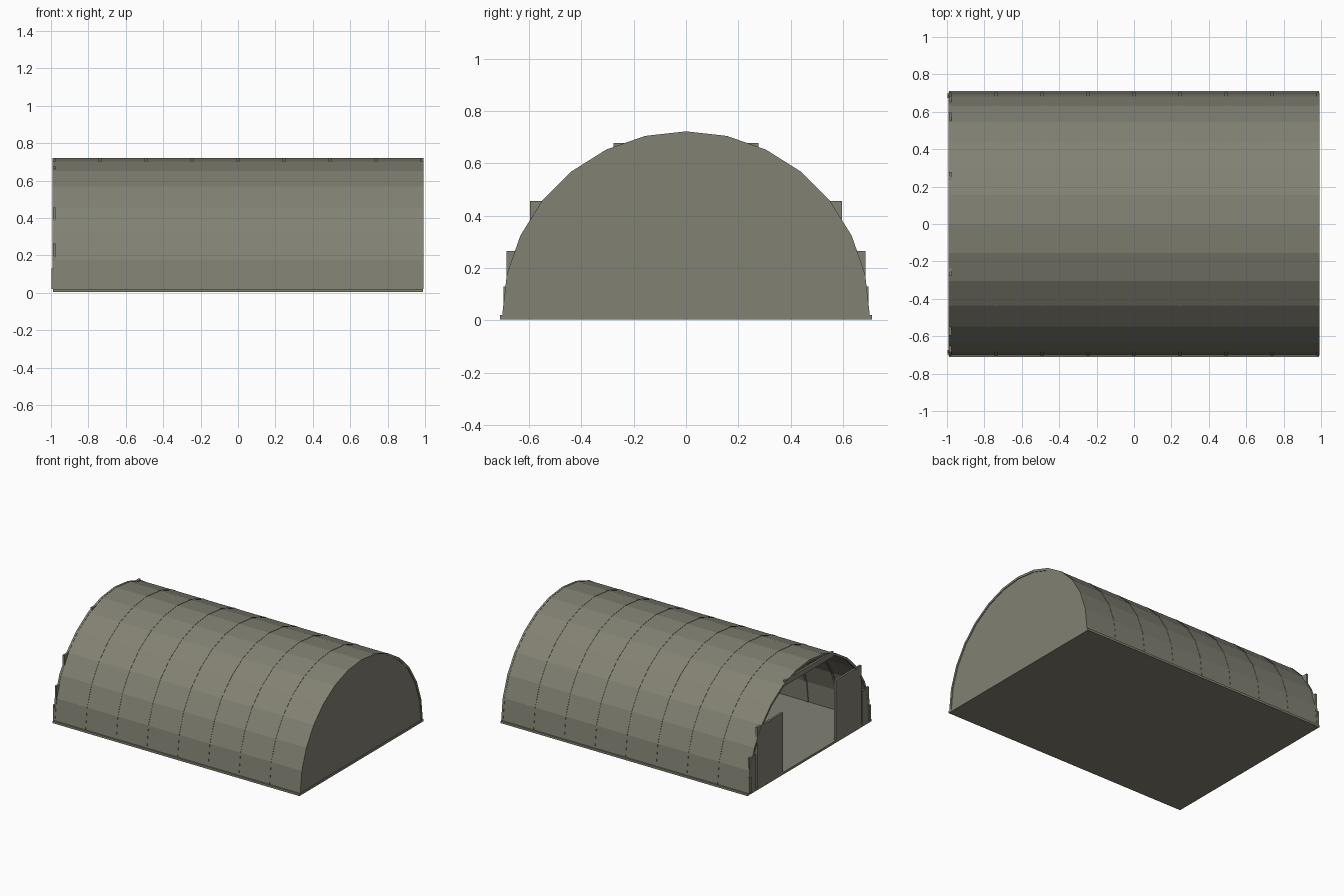
import bpy
import bmesh
from math import sin, cos, pi

cube = bpy.data.objects.get("Cube")
if cube:
    bpy.data.objects.remove(cube, do_unlink=True)

# One flat olive grey paint
paint = bpy.data.materials.new("olive_grey")
paint.use_nodes = True
OLIVE = (0.225, 0.22, 0.172, 1)
paint.diffuse_color = OLIVE
paint.node_tree.nodes["Principled BSDF"].inputs["Base Color"].default_value = OLIVE

RADIUS, BASE, SIDES, END = 0.70, 0.02, 14, 0.985


def arc(radius):
    """Half circle in the y-z plane, from one foot to the other."""
    return [(radius * cos(pi * i / SIDES), BASE + radius * sin(pi * i / SIDES))
            for i in range(SIDES + 1)]


def extrude(name, outline, x0, x1):
    """Solid made by sweeping a y-z outline along x."""
    bm = bmesh.new()
    face = bm.faces.new([bm.verts.new((x0, y, z)) for y, z in outline])
    swept = bmesh.ops.extrude_face_region(bm, geom=[face])
    verts = [g for g in swept["geom"] if isinstance(g, bmesh.types.BMVert)]
    bmesh.ops.translate(bm, verts=verts, vec=(x1 - x0, 0, 0))
    bmesh.ops.recalc_face_normals(bm, faces=bm.faces)
    mesh = bpy.data.meshes.new(name)
    bm.to_mesh(mesh)
    bm.free()
    mesh.materials.append(paint)
    obj = bpy.data.objects.new(name, mesh)
    bpy.context.collection.objects.link(obj)
    return obj


def arch(name, outer, inner, x0, x1):
    return extrude(name, arc(outer) + arc(inner)[::-1], x0, x1)


def board(name, y0, y1, z0, z1, x0, x1):
    return extrude(name, [(y0, z0), (y1, z0), (y1, z1), (y0, z1)], x0, x1)


# Floor slab, vaulted roof and the closed end
board("floor", -0.71, 0.71, 0.004, BASE, -0.99, 0.99)
arch("roof_shell", RADIUS, RADIUS - 0.008, -END, END)
extrude("end_wall", arc(RADIUS - 0.004), END - 0.012, END + 0.001)

# Arched ribs, barely proud of the roof
for i in range(9):
    x = (i - 4) * 0.246
    arch(f"rib_{i + 1}", RADIUS + 0.002, RADIUS - 0.014, x - 0.007, x + 0.007)

# Open end: stepped panels on each side of the doorway, and a lintel
for side, s in (("left", 1), ("right", -1)):
    board(f"door_panel_{side}", s * 0.305, s * 0.595, BASE, 0.455, -0.99, -0.975)
    board(f"side_panel_{side}", s * 0.61, s * 0.685, BASE, 0.265, -0.99, -0.975)
    board(f"corner_post_{side}", s * 0.675, s * 0.698, BASE, 0.13, -0.997, -0.985)
board("lintel", -0.277, 0.277, 0.64, 0.677, -0.99, -0.975)
